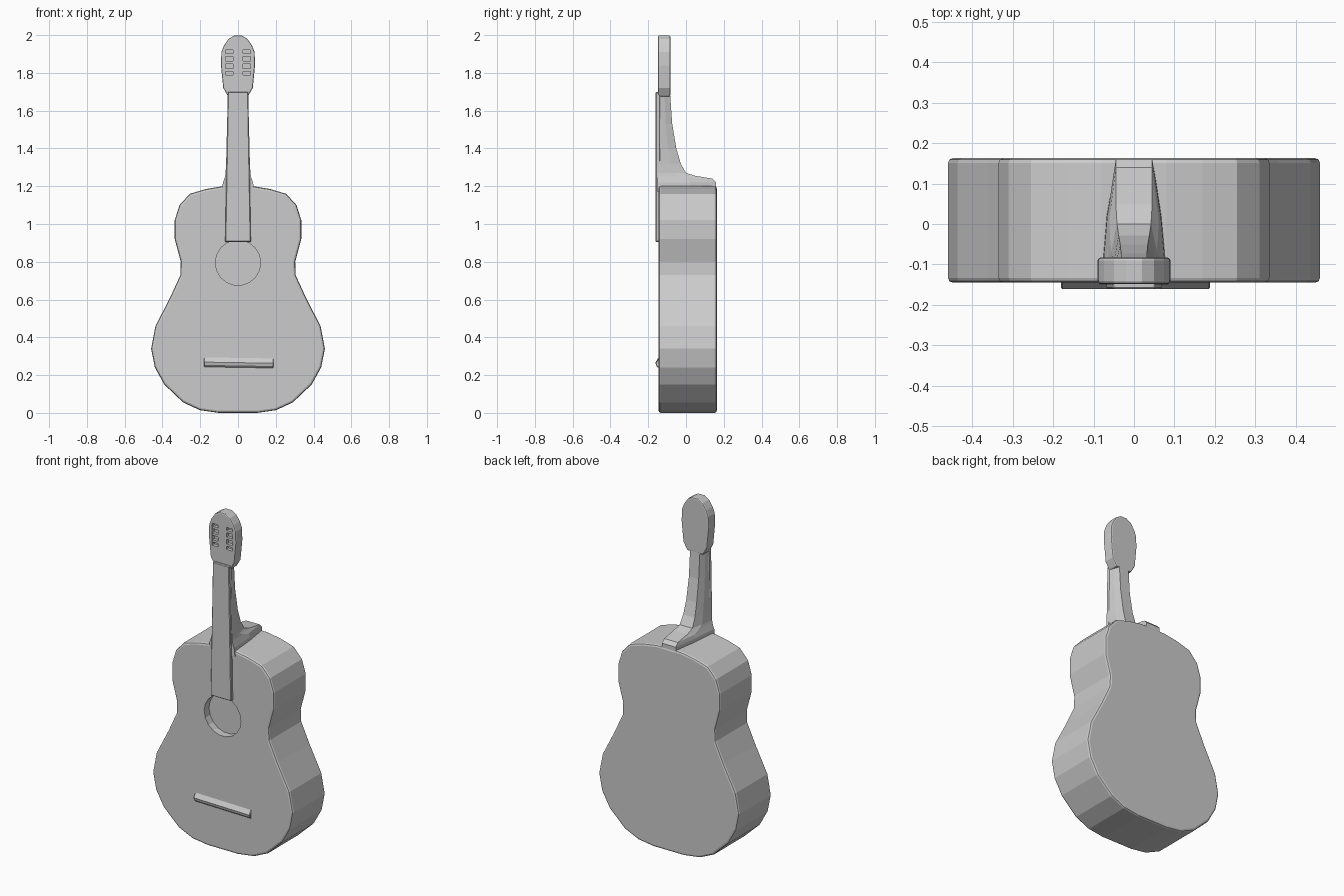
import bpy, bmesh, math
from mathutils import Vector

old = bpy.data.objects.get("Cube")
if old:
    bpy.data.objects.remove(old, do_unlink=True)

GREY = (0.6, 0.6, 0.6, 1)
grey = bpy.data.materials.new("plain grey")
grey.use_nodes = True
grey.diffuse_color = GREY
grey.node_tree.nodes["Principled BSDF"].inputs["Base Color"].default_value = GREY


def finish(name, bm):
    bmesh.ops.recalc_face_normals(bm, faces=bm.faces)
    mesh = bpy.data.meshes.new(name)
    bm.to_mesh(mesh)
    bm.free()
    mesh.materials.append(grey)
    obj = bpy.data.objects.new(name, mesh)
    bpy.context.collection.objects.link(obj)
    return obj


def loft(name, rings):
    """Skin a stack of equal closed rings and cap both ends."""
    bm = bmesh.new()
    loops = [[bm.verts.new(p) for p in ring] for ring in rings]
    for a, b in zip(loops, loops[1:]):
        for i in range(len(a)):
            j = (i + 1) % len(a)
            bm.faces.new((a[i], a[j], b[j], b[i]))
    bm.faces.new(loops[0])
    bm.faces.new(loops[-1])
    return finish(name, bm)


def slab(name, half, front, back):
    """Mirror a half outline in x, z and extrude it from front to back."""
    outline = half + [(-x, z) for x, z in reversed(half) if x > 0]
    return loft(name, [[(x, y, z) for x, z in outline] for y in (front, back)])


def bevel(obj, width, segments=2):
    mod = obj.modifiers.new("rounded rim", "BEVEL")
    mod.width = width
    mod.segments = segments
    mod.limit_method = "ANGLE"
    mod.angle_limit = math.radians(50)


def cut(obj, cutter):
    mod = obj.modifiers.new("recess", "BOOLEAN")
    mod.operation = "DIFFERENCE"
    mod.solver = "EXACT"
    mod.object = cutter
    cutter.hide_render = True
    cutter.hide_set(True)


def disc(name, radius, x, z, front, back, sides):
    ring = [(x + radius * math.cos(math.tau * i / sides),
             z + radius * math.sin(math.tau * i / sides)) for i in range(sides)]
    return loft(name, [[(px, y, pz) for px, pz in ring] for y in (front, back)])


def box(name, low, high):
    (x0, y0, z0), (x1, y1, z1) = low, high
    return loft(name, [[(x0, y0, z), (x1, y0, z), (x1, y1, z), (x0, y1, z)]
                       for z in (z0, z1)])


# Body with waist and recessed sound hole
body = slab("body", [
    (0.1, 0), (0.2, 0.014), (0.29, 0.055), (0.39, 0.15), (0.44, 0.24),
    (0.46, 0.34), (0.437, 0.46), (0.36, 0.61), (0.305, 0.73), (0.303, 0.8),
    (0.335, 0.92), (0.335, 1.02), (0.31, 1.1), (0.255, 1.16), (0.17, 1.185),
    (0.08, 1.2)], -0.145, 0.163)
bevel(body, 0.012)
cut(body, disc("sound_hole_cutter", 0.12, 0, 0.795, -0.25, -0.1, 18))

# Neck sweeping back into the heel: height, front half width, back half width, back y
sections = [(1.17, 0.085, 0.045, 0.16), (1.22, 0.08, 0.045, 0.16),
            (1.24, 0.072, 0.045, 0.14), (1.255, 0.068, 0.045, 0.05),
            (1.27, 0.066, 0.042, 0.0), (1.32, 0.063, 0.038, -0.028),
            (1.4, 0.061, 0.034, -0.051), (1.53, 0.058, 0.032, -0.073),
            (1.7, 0.053, 0.032, -0.085)]
rings = []
for z, w, wb, back in sections:
    mid = -0.15 + (back + 0.15) * 0.55
    side = w * 0.6 + wb * 0.4
    rings.append([Vector(p) for p in (
        (-w, -0.15, z), (w, -0.15, z), (side, mid, z),
        (wb, back, z), (-wb, back, z), (-side, mid, z))])
neck = loft("neck", rings)

# Fretboard running from the sound hole to the nut
fretboard = slab("fretboard", [(0.068, 0.905), (0.063, 1.2), (0.054, 1.7)],
                 -0.161, -0.135)
bevel(fretboard, 0.004, 1)

# Headstock with two shallow tuner slots
head = slab("headstock", [
    (0.052, 1.675), (0.078, 1.72), (0.084, 1.78), (0.09, 1.84), (0.088, 1.91),
    (0.074, 1.945), (0.05, 1.98), (0.02, 1.998)], -0.148, -0.083)
bevel(head, 0.007)
for side, sign in (("left", 1), ("right", -1)):
    xs = sorted((sign * 0.027, sign * 0.066))
    cut(head, box(side + "_slot_cutter", (xs[0], -0.2, 1.79), (xs[1], -0.128, 1.92)))
    # Tuner rollers crossing each slot
    for n in range(3):
        z = 1.815 + n * 0.04
        box(f"{side}_tuner_{n + 1}", (xs[0] - 0.004, -0.146, z - 0.007),
            (xs[1] + 0.004, -0.125, z + 0.007))

# Bridge: a low bar with a sloping lower face
profile = [(-0.14, 0.235), (-0.157, 0.25), (-0.161, 0.265), (-0.14, 0.298)]
bridge = loft("bridge", [[(x, y, z + lift) for y, z in profile]
                         for x, lift in ((-0.18, 0.004), (0.188, -0.002))])
bevel(bridge, 0.003, 1)
